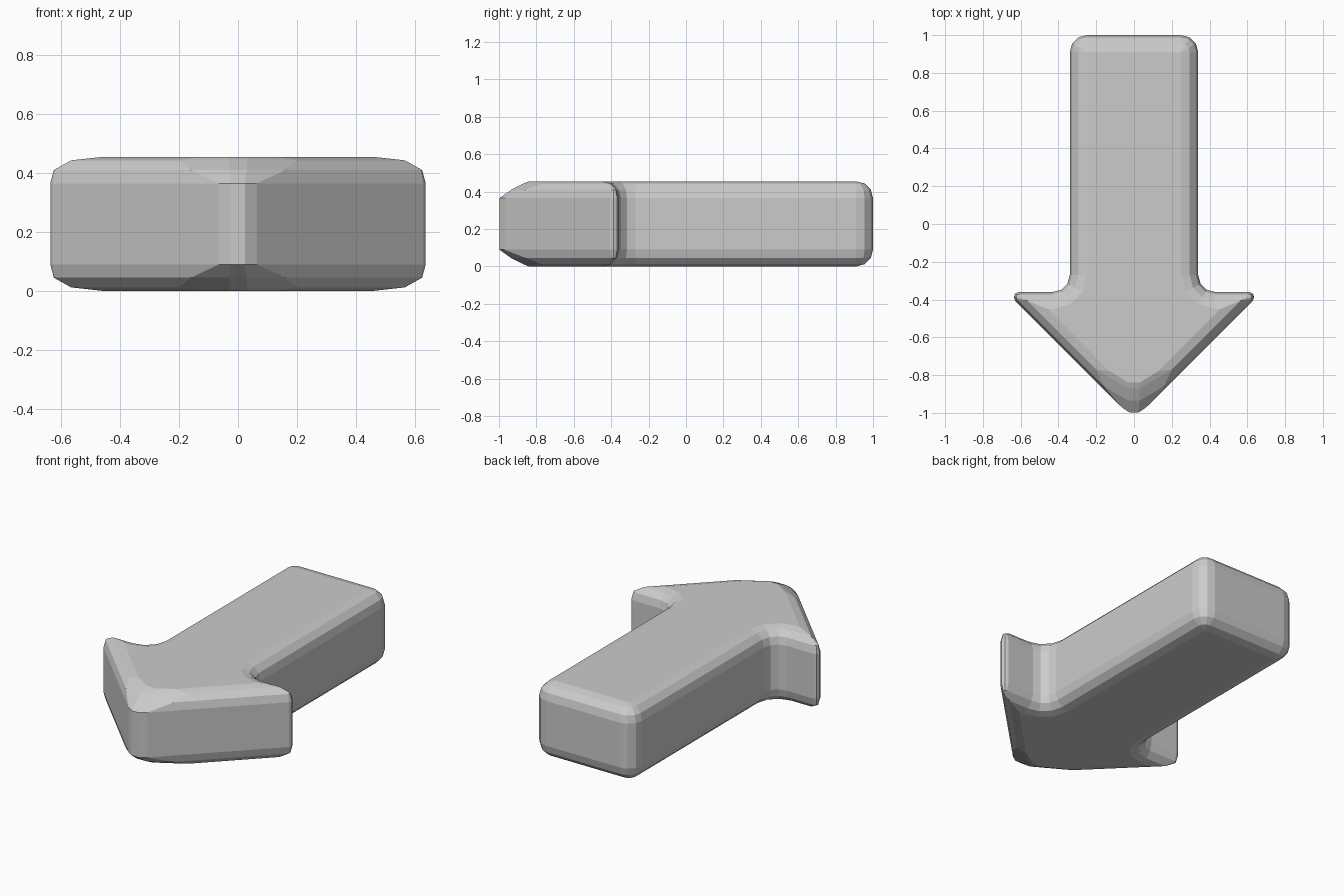
import bpy, bmesh
from math import sin, cos, radians

if "Cube" in bpy.data.objects:
    bpy.data.objects.remove(bpy.data.objects["Cube"])

R, H, SEG = 0.09, 0.455, 3   # edge rounding, height, segments per corner


def arc(cx, cy, r, a0, a1):
    angs = [radians(a0 + (a1 - a0) * i / SEG) for i in range(SEG + 1)]
    return [(cx + r * cos(a), cy + r * sin(a)) for a in angs]


# right half of the point of the arrow, one pair per bevel level
TIP = [[(0.064, -0.971), (0.023, -0.998)],
       [(0.16, -0.858), (0.03, -0.935)],
       [(0.20, -0.771), (0.03, -0.87)],
       [(0.13, -0.778), (0.03, -0.84)]]


def outline(level):
    """Arrow outline moved inward for one bevel level."""
    d = R * (1 - cos(radians(30 * level)))
    half = arc(0.25, 0.91, R - d, 90, 0)               # shaft end corner
    half += arc(0.43, -0.27, R + d, 180, 270)          # shaft to head fillet
    m = max(d, 0.027)
    half += arc(0.675 - 2.414 * m, -0.36 - m, max(0.027 - d, 0), 90, -45)  # barb
    half += TIP[level]
    return half + [(-x, y) for x, y in reversed(half)]


# stack of outlines: bottom bevel, then top bevel
levels = [(k, R * (1 - sin(radians(30 * k)))) for k in (3, 2, 1, 0)]
levels += [(k, H - z) for k, z in reversed(levels)]

bm = bmesh.new()
rings = [[bm.verts.new((x, y, z)) for x, y in outline(k)] for k, z in levels]
for lo, hi in zip(rings, rings[1:]):
    n = len(lo)
    for i in range(n):
        j = (i + 1) % n
        bm.faces.new((lo[i], lo[j], hi[j], hi[i]))
bm.faces.new(rings[0])
bm.faces.new(rings[-1])
bmesh.ops.remove_doubles(bm, verts=bm.verts[:], dist=0.0005)
bmesh.ops.recalc_face_normals(bm, faces=bm.faces[:])

mesh = bpy.data.meshes.new("arrow")
bm.to_mesh(mesh)
bm.free()
bpy.context.collection.objects.link(bpy.data.objects.new("arrow", mesh))
